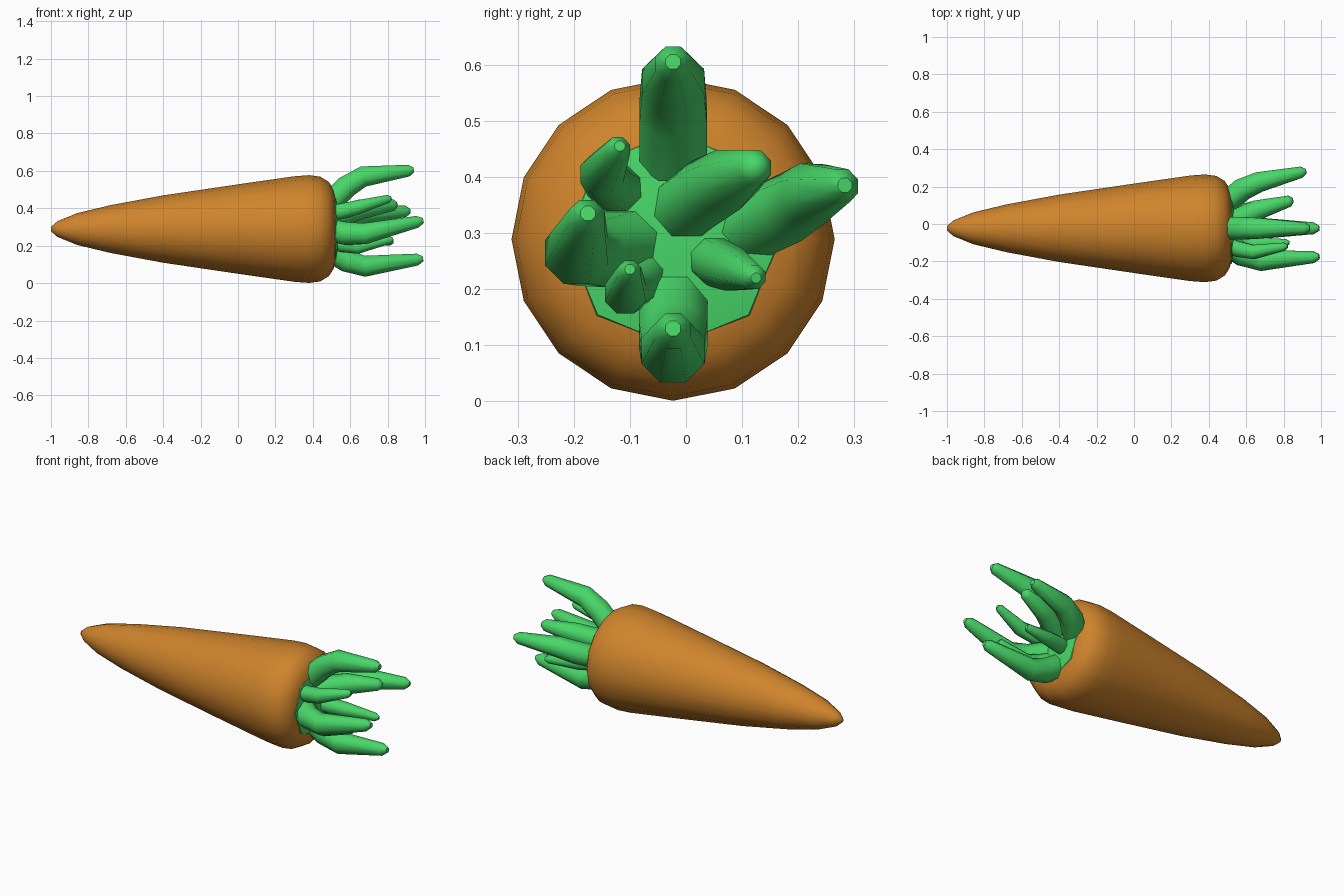
import bpy, bmesh, math
from mathutils import Vector

if "Cube" in bpy.data.objects:
    bpy.data.objects.remove(bpy.data.objects["Cube"])

def material(name, col):
    m = bpy.data.materials.new(name)
    m.diffuse_color = (*col, 1)
    m.use_nodes = True
    m.node_tree.nodes["Principled BSDF"].inputs["Base Color"].default_value = m.diffuse_color
    return m

orange = material("orange", (0.62, 0.23, 0.025))
green = material("green", (0.065, 0.68, 0.14))

def tube(name, path, radii, sides, mat, phase=0.0, angle=50):
    """Loft of round rings along a path, closed by end faces."""
    pts = [Vector(p) for p in path]
    bm = bmesh.new()
    rings = []
    for i, (p, r) in enumerate(zip(pts, radii)):
        t = (pts[min(i + 1, len(pts) - 1)] - pts[max(i - 1, 0)]).normalized()
        u = Vector((0, 1, 0))
        u = (u - t * u.dot(t)).normalized()
        v = t.cross(u)
        ring = []
        for k in range(sides):
            a = 2 * math.pi * k / sides + phase
            ring.append(bm.verts.new(p + r * (math.cos(a) * u + math.sin(a) * v)))
        rings.append(ring)
    for a, b in zip(rings, rings[1:]):
        for k in range(sides):
            j = (k + 1) % sides
            bm.faces.new((a[k], a[j], b[j], b[k]))
    bm.faces.new(rings[0][::-1])
    bm.faces.new(rings[-1])
    bmesh.ops.recalc_face_normals(bm, faces=bm.faces)
    me = bpy.data.meshes.new(name)
    bm.to_mesh(me)
    bm.free()
    me.materials.append(mat)
    ob = bpy.data.objects.new(name, me)
    bpy.context.collection.objects.link(ob)
    bpy.ops.object.select_all(action='DESELECT')
    ob.select_set(True)
    bpy.context.view_layer.objects.active = ob
    bpy.ops.object.shade_smooth_by_angle(angle=math.radians(angle))
    return ob

CY, CZ = -0.023, 0.289

# Root: tapered 16-sided body with a rounded shoulder
profile = [(-1.0, 0.012), (-0.965, 0.042), (-0.86, 0.085), (-0.68, 0.128), (-0.4, 0.18),
           (0.0, 0.239), (0.3, 0.282), (0.38, 0.288), (0.44, 0.28), (0.485, 0.253),
           (0.51, 0.215), (0.525, 0.16)]
tube("root", [(x, CY, CZ) for x, r in profile], [r for x, r in profile], 16, orange)

# Crown: green disc between the leaves
tube("crown", [(0.50, CY, CZ), (0.522, CY, CZ), (0.532, CY, CZ)], [0.20, 0.19, 0.14], 8, green)

# Leaves: base, bend, middle and tip positions, with thickness at the base
leaves = {
    "leaf_top": (0.065, (0.50, CY, 0.435), (0.58, CY, 0.515), (0.67, CY, 0.57), (0.94, CY, 0.605)),
    "leaf_bottom": (0.066, (0.50, CY, 0.17), (0.58, CY, 0.12), (0.68, CY, 0.09), (0.99, CY, 0.13)),
    "leaf_right_outer": (0.063, (0.49, 0.11, 0.31), (0.58, 0.185, 0.345),
                         (0.67, 0.225, 0.37), (0.92, 0.283, 0.385)),
    "leaf_right_upper": (0.062, (0.49, -0.01, 0.34), (0.57, 0.03, 0.37),
                         (0.66, 0.075, 0.395), (0.85, 0.128, 0.42)),
    "leaf_right_lower": (0.044, (0.49, 0.04, 0.255), (0.56, 0.06, 0.245),
                         (0.64, 0.085, 0.235), (0.83, 0.125, 0.22)),
    "leaf_left_upper": (0.045, (0.49, -0.11, 0.375), (0.56, -0.135, 0.385),
                        (0.64, -0.15, 0.405), (0.82, -0.118, 0.455)),
    "leaf_left_outer": (0.066, (0.49, -0.10, 0.285), (0.58, -0.165, 0.265),
                        (0.68, -0.195, 0.265), (0.99, -0.175, 0.335)),
    "leaf_left_lower": (0.043, (0.49, -0.07, 0.235), (0.56, -0.095, 0.205),
                        (0.64, -0.108, 0.193), (0.83, -0.10, 0.235)),
}
for name, (r, a, b, c, d) in leaves.items():
    near_tip = Vector(c).lerp(Vector(d), 0.9)
    tube(name, [a, b, c, near_tip, d], [r, r, r * 0.92, r * 0.52, r * 0.22], 8, green, math.pi / 8)
